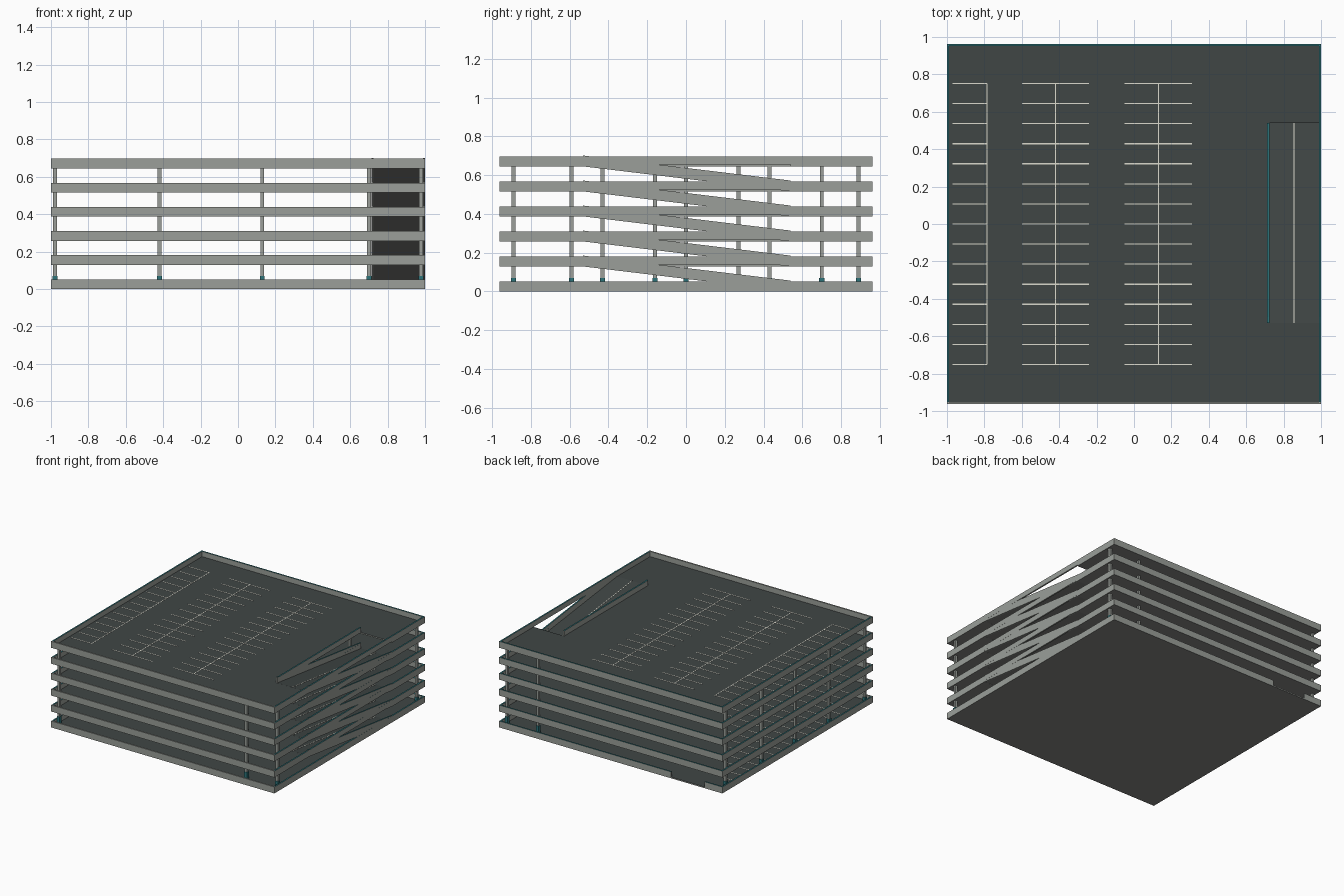
import bpy, bmesh

if "Cube" in bpy.data.objects:
    bpy.data.objects.remove(bpy.data.objects["Cube"])

def mat(name, r, g, b):
    m = bpy.data.materials.new(name)
    m.diffuse_color = (r, g, b, 1)
    m.use_nodes = True
    m.node_tree.nodes["Principled BSDF"].inputs["Base Color"].default_value = m.diffuse_color
    return m

CONCRETE = mat("concrete", 0.325, 0.345, 0.32)
ASPHALT = mat("asphalt", 0.051, 0.061, 0.060)
SOFFIT = mat("grey_soffit", 0.222, 0.222, 0.217)
WHITE = mat("line_paint", 0.72, 0.71, 0.62)
TEAL = mat("teal_paint", 0.025, 0.17, 0.19)

LEVELS, PITCH = 6, 0.129      # storeys and storey height
SLAB, BAND = 0.010, 0.052     # slab thickness, slab + parapet height
X, Y, T = 1.0, 0.963, 0.012   # half sizes, wall thickness
RX0, RY0, RY1 = 0.712, -0.53, 0.54   # ramp opening


def finish(bm, name, mats, rule=None):
    bmesh.ops.recalc_face_normals(bm, faces=bm.faces[:])
    bm.normal_update()
    if rule:
        for f in bm.faces:
            f.material_index = rule(f)
    me = bpy.data.meshes.new(name)
    bm.to_mesh(me)
    bm.free()
    for m in mats:
        me.materials.append(m)
    ob = bpy.data.objects.new(name, me)
    bpy.context.collection.objects.link(ob)
    return ob


def prism(bm, pts, vec):
    """Extrude a closed outline along a vector."""
    f = bm.faces.new([bm.verts.new(p) for p in pts])
    ext = bmesh.ops.extrude_face_region(bm, geom=[f], use_keep_orig=True)
    vs = [g for g in ext["geom"] if isinstance(g, bmesh.types.BMVert)]
    bmesh.ops.translate(bm, verts=vs, vec=vec)


def box(bm, x0, x1, y0, y1, z0, z1):
    prism(bm, [(x0, y0, z0), (x1, y0, z0), (x1, y1, z0), (x0, y1, z0)], (0, 0, z1 - z0))


def deck_rule(f):
    return 1 if f.normal.z > 0.5 else 2 if f.normal.z < -0.5 else 0


def top_rule(f):
    return 1 if f.normal.z > 0.5 else 0


def slope_box(bm, x0, x1, low, high, lo_off, hi_off):
    """Sloping bar from the low back end to the high front end of a ramp."""
    prism(bm, [(x0, RY1, low + lo_off), (x0, RY0, high + lo_off),
               (x0, RY0, high + hi_off), (x0, RY1, low + hi_off)], (x1 - x0, 0, 0))


for i in range(LEVELS):
    z = i * PITCH
    zd, zt = z + SLAB, z + BAND

    # floor slab, notched for the ramp above ground level
    outline = [(-X, -Y), (X, -Y), (X, Y), (-X, Y)]
    if i:
        outline[2:2] = [(X, RY0), (RX0, RY0), (RX0, RY1), (X, RY1)]
    bm = bmesh.new()
    prism(bm, [(a, b, z) for a, b in outline], (0, 0, SLAB))
    finish(bm, f"floor_slab_{i}", [CONCRETE, ASPHALT, SOFFIT], deck_rule)

    # front parapet
    bm = bmesh.new()
    box(bm, -X, X, -Y, -Y + T, zd, zt)
    finish(bm, f"front_parapet_{i}", [CONCRETE])

    # side and back parapets, with the ground entrance gap at the back
    bm = bmesh.new()
    box(bm, -X, -X + T, -Y + T, Y - T, zd, zt)
    box(bm, X - T, X, -Y + T, Y - T, zd, zt)
    for a, b in ([(-X, X)] if i else [(-X, -0.84), (-0.54, X)]):
        box(bm, a, b, Y - T, Y, zd, zt)
    # guard wall along the ramp opening
    if i:
        box(bm, RX0, RX0 + T, RY0, RY1, zd, zt)
    finish(bm, f"parapets_{i}", [CONCRETE, TEAL], top_rule)

    # parking bay lines
    bm = bmesh.new()
    zl = zd + 0.001
    w = 0.003
    for x0, x1, xs in [(-0.97, -0.785, -0.785), (-0.60, -0.24, -0.42), (-0.05, 0.31, 0.13)]:
        box(bm, xs - w, xs + w, -0.752, 0.752, zd, zl)
        for k in range(-7, 8):
            y = k * 0.1073
            box(bm, x0, x1, y - w, y + w, zd, zl + 0.0003)
    finish(bm, f"bay_lines_{i}", [WHITE])

    if i == LEVELS - 1:
        break

    # columns, with painted teal feet on the ground floor
    spots = [(x, y) for x in (-0.42, 0.13) for y in (-0.59, -0.16, 0.27, 0.70)]
    spots += [(x, y) for x in (-0.978, 0.70) for y in (-0.89, -0.43, 0, 0.43, 0.89)]
    spots += [(0.978, -0.89), (0.978, 0.89)]
    shafts, feet = bmesh.new(), bmesh.new()
    for x, y in spots:
        box(shafts, x - 0.01, x + 0.01, y - 0.01, y + 0.01, zd, z + PITCH)
        if i == 0:
            box(feet, x - 0.013, x + 0.013, y - 0.013, y + 0.013, zd, z + 0.07)
    finish(shafts, f"columns_{i}", [CONCRETE])
    if i == 0:
        finish(feet, "column_feet", [TEAL])
    else:
        feet.free()

    # ramp up to the next floor, its side walls and centre line
    hi = z + PITCH
    bm = bmesh.new()
    slope_box(bm, RX0 + T, X - T, z, hi, 0.0005, SLAB + 0.0005)
    finish(bm, f"ramp_{i}", [CONCRETE, ASPHALT, SOFFIT], deck_rule)
    bm = bmesh.new()
    slope_box(bm, RX0 + 0.0005, RX0 + T - 0.0005, z, hi, 0, BAND + 0.004)
    slope_box(bm, X - T + 0.0005, X - 0.0005, z, hi, 0, BAND + 0.004)
    finish(bm, f"ramp_walls_{i}", [CONCRETE, TEAL], top_rule)
    bm = bmesh.new()
    slope_box(bm, 0.8525, 0.8575, z, hi, SLAB, SLAB + 0.002)
    finish(bm, f"ramp_line_{i}", [WHITE])
